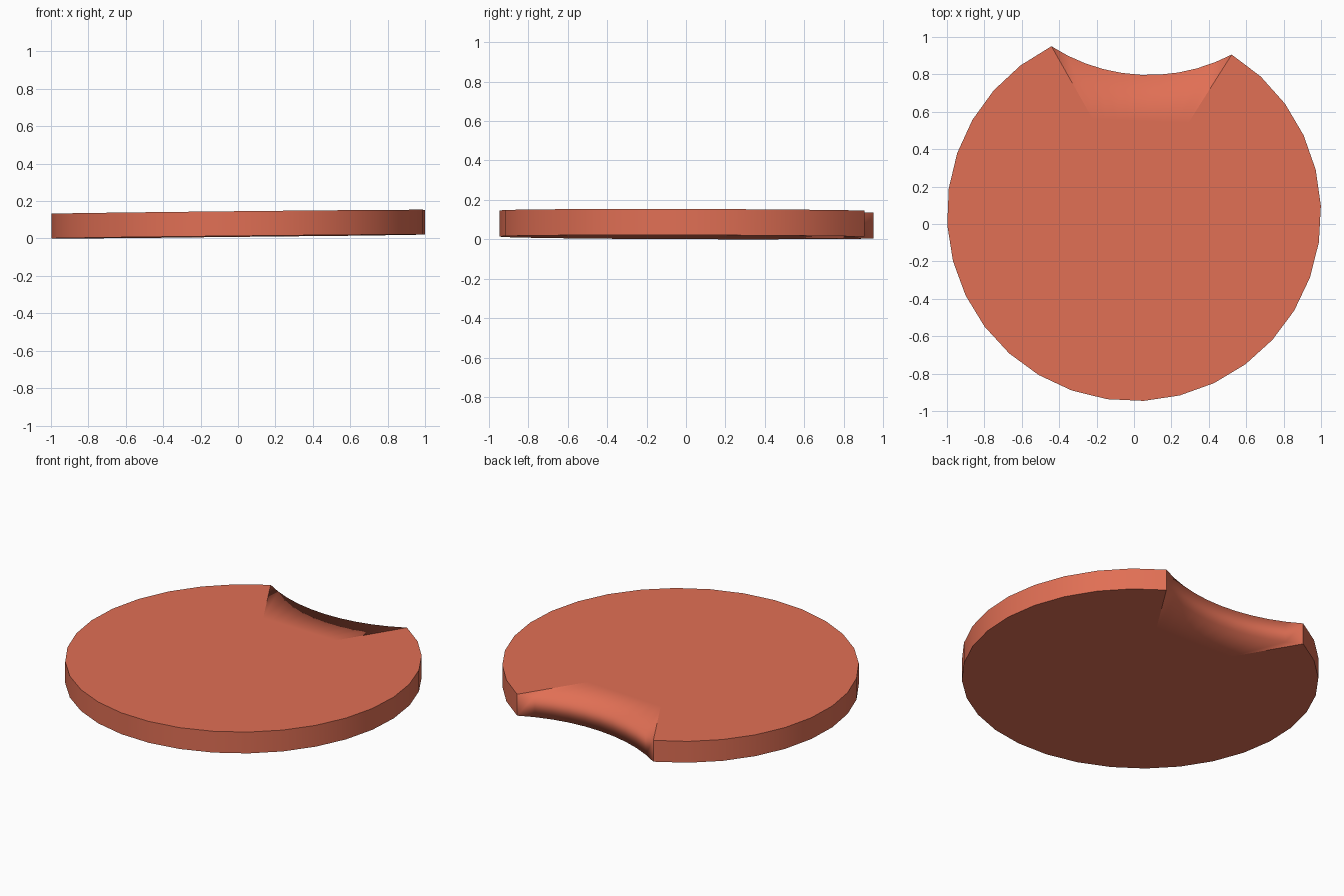
import bpy, bmesh, math
from mathutils import Vector

if "Cube" in bpy.data.objects:
    bpy.data.objects.remove(bpy.data.objects["Cube"])

R, CY = 1.0, 0.053            # disc radius and centre in y
THICK = 0.132
A0, A1 = math.radians(116.2), math.radians(418.5)
OUT_SEG, BITE_SEG = 27, 10

# Outer rim, from left horn round the front to right horn
outer = [(R * math.cos(a), CY + R * math.sin(a))
         for a in (A0 + (A1 - A0) * i / OUT_SEG for i in range(OUT_SEG + 1))]

# Bite arc from right horn back to left horn
BX, BY = 0.078, 1.755
right, left = Vector(outer[-1]), Vector(outer[0])
ra, la = ((p - Vector((BX, BY))) for p in (right, left))
b0, b1 = math.atan2(ra.y, ra.x), math.atan2(la.y, la.x)
r0, r1 = ra.length, la.length
bite = []
for i in range(1, BITE_SEG):
    t = i / BITE_SEG
    a, r = b0 + (b1 - b0) * t, r0 + (r1 - r0) * t
    bite.append((BX + r * math.cos(a), BY + r * math.sin(a)))

# Support line inside the bite, where its soft shading ends
inner = [(0.29 - 0.51 * i / (BITE_SEG - 2), 0.54 + 0.02 * i / (BITE_SEG - 2))
         for i in range(BITE_SEG - 1)]

bm = bmesh.new()


def layer(points, h):
    # The disc lies on a slightly tilted plane
    return [bm.verts.new((x, y, 0.011 + 0.0105 * x - 0.003 * y + h)) for x, y in points]


def sharp(a, b):
    e = bm.edges.get((a, b))
    if e:
        e.smooth = False


loops = []
for h in (0.0, THICK):
    o, b, n = layer(outer, h), layer(bite, h), layer(inner, h)
    loops.append((o, b))
    bm.faces.new(o + n)
    edge = [o[-1]] + b + [o[0]]
    inn = [o[-1]] + n + [o[0]]
    for i in range(BITE_SEG):
        vs = list(dict.fromkeys([edge[i], edge[i + 1], inn[i + 1], inn[i]]))
        bm.faces.new(vs)
    for p, q in zip(o, o[1:]):
        sharp(p, q)
    sharp(o[-1], n[0])
    sharp(o[0], n[-1])

# Side wall all the way round
lo, hi = (o + b for o, b in loops)
for i in range(len(lo)):
    j = (i + 1) % len(lo)
    bm.faces.new((lo[i], lo[j], hi[j], hi[i]))
for k in (0, OUT_SEG):
    sharp(lo[k], hi[k])

bmesh.ops.recalc_face_normals(bm, faces=bm.faces)
for f in bm.faces:
    f.smooth = True
low = min(v.co.z for v in bm.verts)
bmesh.ops.translate(bm, verts=bm.verts, vec=(0, 0, -low))

mesh = bpy.data.meshes.new("bitten_disc")
bm.to_mesh(mesh)
bm.free()
disc = bpy.data.objects.new("bitten_disc", mesh)
bpy.context.collection.objects.link(disc)

mat = bpy.data.materials.new("terracotta")
mat.diffuse_color = (0.75, 0.16, 0.09, 1)
mat.use_nodes = True
mat.node_tree.nodes["Principled BSDF"].inputs["Base Color"].default_value = mat.diffuse_color
mesh.materials.append(mat)
